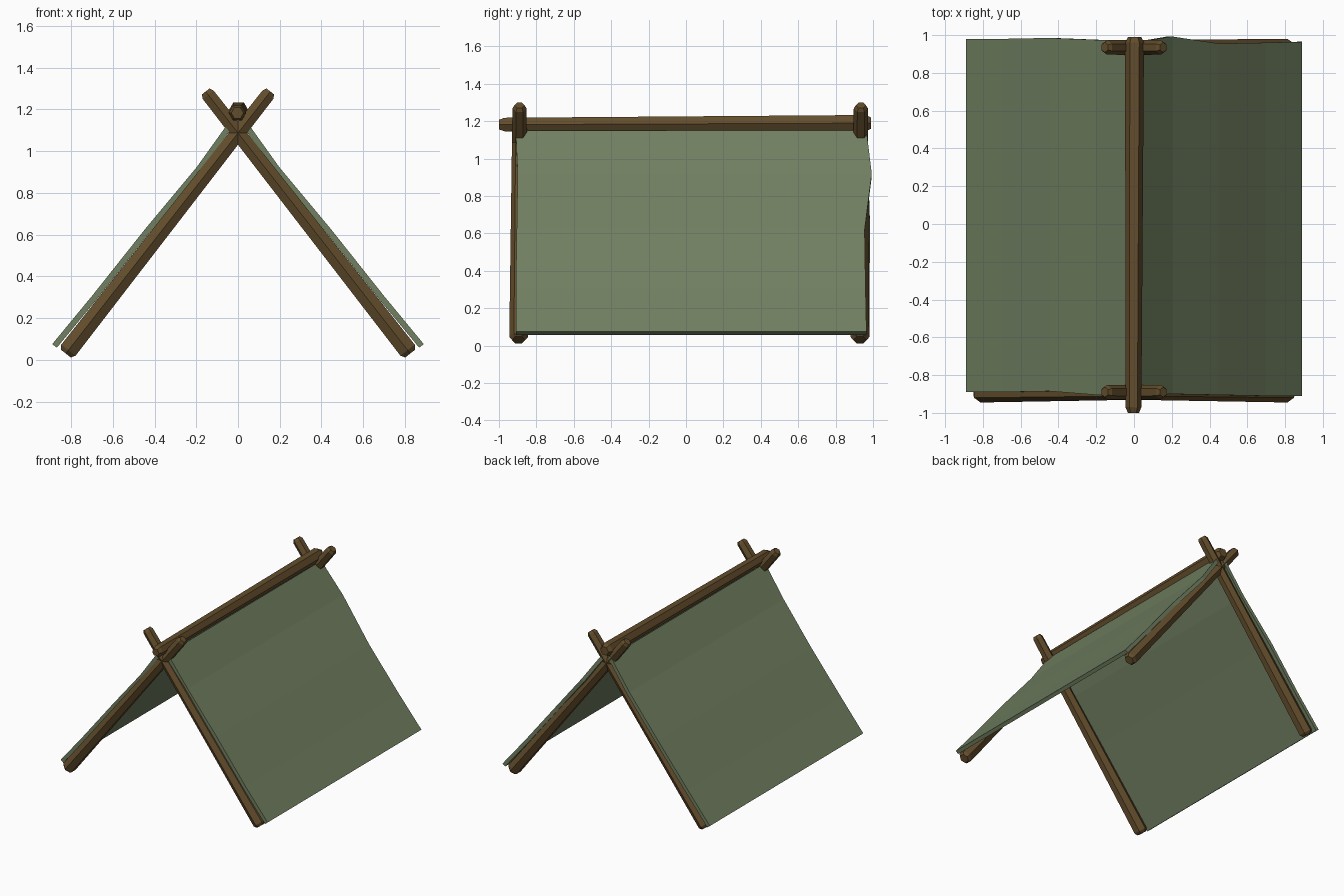
import bpy, bmesh, math
from mathutils import Vector

if "Cube" in bpy.data.objects:
    bpy.data.objects.remove(bpy.data.objects["Cube"])


def material(name, rgb):
    m = bpy.data.materials.new(name)
    m.diffuse_color = (*rgb, 1)
    m.use_nodes = True
    m.node_tree.nodes["Principled BSDF"].inputs["Base Color"].default_value = m.diffuse_color
    return m


wood = material("wood", (0.125, 0.075, 0.025))
cloth = material("canvas", (0.165, 0.215, 0.12))


def finish(name, bm, mat):
    bmesh.ops.recalc_face_normals(bm, faces=bm.faces)
    me = bpy.data.meshes.new(name)
    bm.to_mesh(me)
    bm.free()
    me.materials.append(mat)
    ob = bpy.data.objects.new(name, me)
    bpy.context.collection.objects.link(ob)


def pole(name, p0, p1, r0, r1, side, tip=0.02):
    """Tapered six-sided log with chamfered ends; a corner points along side."""
    p0, p1 = Vector(p0), Vector(p1)
    length = (p1 - p0).length
    d = (p1 - p0).normalized()
    u = (side - d * side.dot(d)).normalized()
    v = d.cross(u)
    bm = bmesh.new()
    rings = []
    for t, r in ((0, r0 * 0.7), (tip, r0), (length / 2, (r0 + r1) / 2),
                 (length - tip, r1), (length, r1 * 0.7)):
        rings.append([bm.verts.new(p0 + d * t + r * (u * math.cos(a) + v * math.sin(a)))
                      for a in (i * math.pi / 3 for i in range(6))])
    for a, b in zip(rings, rings[1:]):
        for i in range(6):
            bm.faces.new((a[i], a[(i + 1) % 6], b[(i + 1) % 6], b[i]))
    bm.faces.new(rings[0])
    bm.faces.new(rings[-1])
    finish(name, bm, wood)


# Crossed support poles at both ends
Y, X = Vector((0, 1, 0)), Vector((1, 0, 0))
for end, y0, y1 in (("front", -0.895, -0.89), ("back", 0.93, 0.935)):
    for label, s in (("left", -1), ("right", 1)):
        pole(f"{end}_{label}_pole", (s * 0.825, y0, 0.03), (-s * 0.155, y1, 1.285),
             0.05, 0.038, Y)

# Ridge pole resting in the crossings
pole("ridge_pole", (-0.003, -1.0, 1.182), (0.003, 0.99, 1.19), 0.042, 0.05, X, 0.03)

# Canvas sheets: outer slope profile (x, z) with slightly wavy front and back edges
slope = [(0.035, 1.15), (0.2, 0.92), (0.45, 0.62), (0.7, 0.305), (0.89, 0.075)]
edges = {
    "left": (-1, (-0.915, -0.905, -0.885, -0.89, -0.89), (0.97, 0.975, 0.985, 0.98, 0.98)),
    "right": (1, (-0.91, -0.9, -0.905, -0.91, -0.91), (0.965, 0.993, 0.955, 0.96, 0.965)),
}
inward = Vector((-0.79, 0, -0.61)) * 0.028
for label, (s, fronts, backs) in edges.items():
    bm = bmesh.new()
    rings = []
    for (x, z), yf, yb in zip(slope, fronts, backs):
        xi, zi = x + inward.x, z + inward.z
        rings.append([bm.verts.new(c) for c in (
            (s * x, yf, z), (s * x, yb, z), (s * xi, yb, zi), (s * xi, yf, zi))])
    for a, b in zip(rings, rings[1:]):
        for i in range(4):
            bm.faces.new((a[i], a[(i + 1) % 4], b[(i + 1) % 4], b[i]))
    bm.faces.new(rings[0])
    bm.faces.new(rings[-1])
    finish(f"{label}_canvas", bm, cloth)
